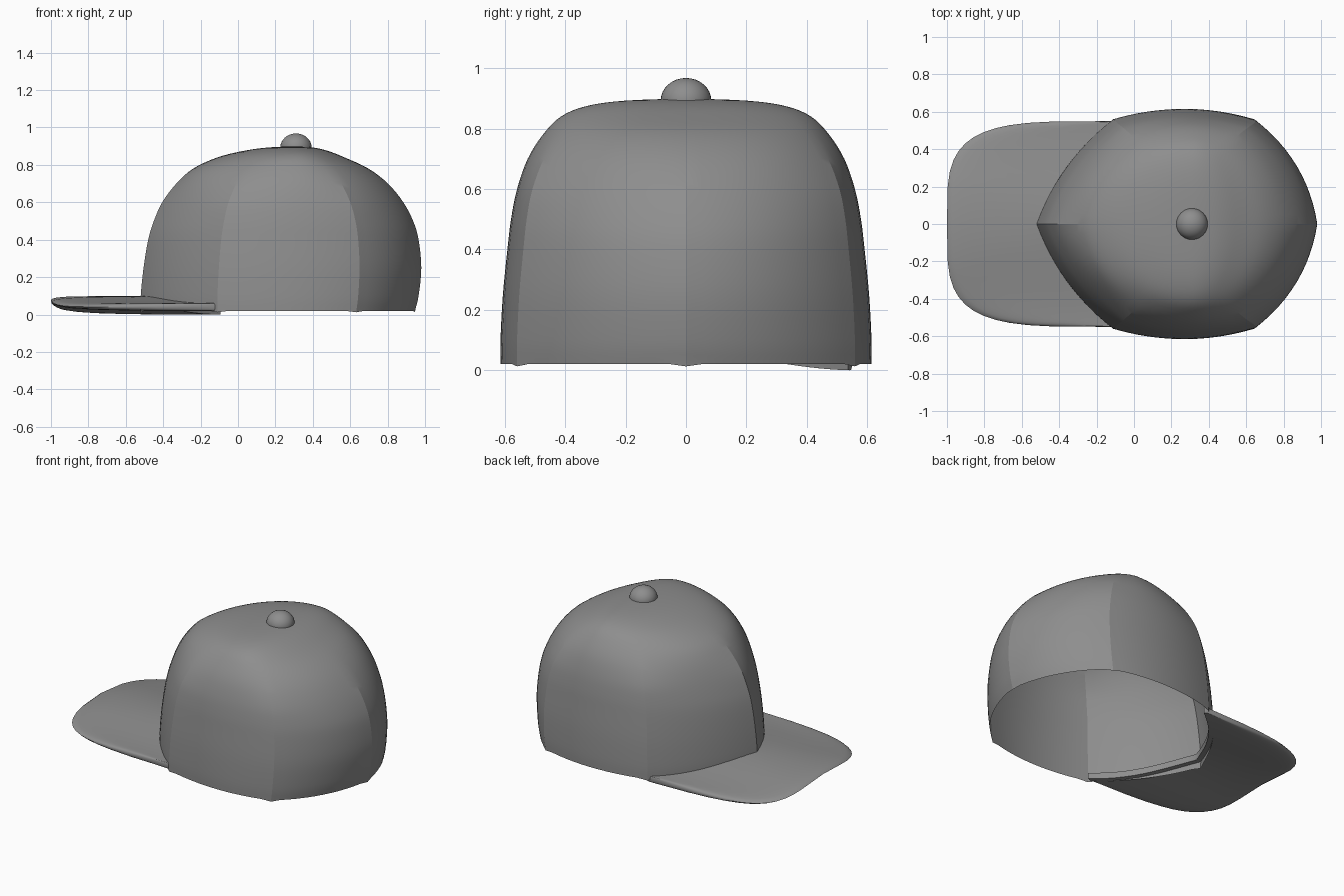
import bpy, bmesh, math
from mathutils import Vector

if "Cube" in bpy.data.objects:
    bpy.data.objects.remove(bpy.data.objects["Cube"], do_unlink=True)

grey = bpy.data.materials.new("grey_cloth")
grey.use_nodes = True
grey.diffuse_color = (0.27, 0.27, 0.27, 1)
grey.node_tree.nodes["Principled BSDF"].inputs["Base Color"].default_value = (0.27, 0.27, 0.27, 1)


def finish(bm, name, angle):
    """Turn a bmesh into a shaded, coloured object."""
    bmesh.ops.recalc_face_normals(bm, faces=bm.faces)
    mesh = bpy.data.meshes.new(name)
    bm.to_mesh(mesh)
    bm.free()
    mesh.materials.append(grey)
    obj = bpy.data.objects.new(name, mesh)
    bpy.context.collection.objects.link(obj)
    bpy.ops.object.select_all(action='DESELECT')
    obj.select_set(True)
    bpy.context.view_layer.objects.active = obj
    bpy.ops.object.shade_smooth_by_angle(angle=math.radians(angle))
    return obj


def bridge(bm, rows, closed):
    """Join neighbouring rows of vertices with quads."""
    for a, b in zip(rows, rows[1:]):
        count = len(a)
        for i in range(count if closed else count - 1):
            j = (i + 1) % count
            bm.faces.new((a[i], a[j], b[j], b[i]))


def smooth_path(points, steps):
    """Catmull-Rom curve through the points."""
    pts = [Vector(p) for p in points]
    out = []
    for i in range(len(pts) - 1):
        p0, p1, p2, p3 = pts[max(i - 1, 0)], pts[i], pts[i + 1], pts[min(i + 2, len(pts) - 1)]
        for k in range(steps):
            t = k / steps
            out.append(p1 + (p2 - p0) * (t / 2)
                       + (p0 * 2 - p1 * 5 + p2 * 4 - p3) * (t * t / 2)
                       + (p1 * 3 - p0 - p2 * 3 + p3) * (t ** 3 / 2))
    return out + [pts[-1]]


# Six-panel base outline, measured from the crown's axis
AXIS, LEFT, RIGHT, SIDE, N = 0.31, 0.83, 0.69, 0.615, 12
corners = [(-0.11, -0.56), (-0.52, 0), (-0.11, 0.56), (0.65, 0.56), (0.98, 0), (0.65, -0.56)]
bulges = [0.05, 0.05, 0.055, 0.065, 0.065, 0.055]
outline = []
for i, bulge in enumerate(bulges):
    a, b = Vector(corners[i]), Vector(corners[(i + 1) % 6])
    normal = Vector((a.y - b.y, b.x - a.x)).normalized()
    for k in range(N):
        t = k / N
        outline.append(a.lerp(b, t) + normal * (4 * t * (1 - t) * bulge) - Vector((AXIS, 0)))

# Crown: height, front reach, back reach, half width
profile = smooth_path([
    (0.02, -0.52, 0.965, 0.615), (0.1, -0.52, 0.985, 0.615), (0.25, -0.505, 1.0, 0.607),
    (0.4, -0.48, 0.985, 0.592), (0.5, -0.45, 0.955, 0.58), (0.6, -0.405, 0.9, 0.56),
    (0.7, -0.33, 0.81, 0.525), (0.78, -0.24, 0.7, 0.475), (0.84, -0.11, 0.57, 0.415),
    (0.875, 0.03, 0.48, 0.33), (0.893, 0.16, 0.4, 0.2), (0.9, 0.31, 0.31, 0)], 4)
bm = bmesh.new()
rows = []
for level, (z, front, back, half) in enumerate(profile[:-1]):
    w = min(max((z - 0.55) / 0.33, 0), 1)
    w = w * w * (3 - 2 * w)
    row = []
    for k, p in enumerate(outline):
        unit = Vector((p.x / (LEFT if p.x < 0 else RIGHT), p.y / SIDE))
        unit = unit.lerp(unit.normalized(), w)
        reach = AXIS - front if p.x < 0 else back - AXIS
        dip = 0.008 if level == 0 and k % N == 0 else 0
        row.append(bm.verts.new((AXIS + unit.x * reach, unit.y * half, z - dip)))
    rows.append(row)
bridge(bm, rows, True)
top = bm.verts.new((AXIS, 0, 0.9))
for i, v in enumerate(rows[-1]):
    bm.faces.new((v, rows[-1][(i + 1) % len(rows[-1])], top))
finish(bm, "crown", 14)

# Visor: rounded cross-section swept between the crown and the outer rim
bm = bmesh.new()
steps = [0, 0.2, 0.4, 0.6, 0.75, 0.86, 0.93, 0.975, 1]
section = [(s, 1) for s in steps] + [(s, -1) for s in reversed(steps[:-1])]
rows = []
for k in range(2 * N + 1):
    inner = outline[k] * 0.96 + Vector((AXIS, 0))
    a = math.pi / 2 * (k / N - 1)
    outer = Vector((-0.12 - 0.88 * max(math.cos(a), 0) ** 0.5,
                    0.55 * math.copysign(abs(math.sin(a)) ** 0.5, a)))
    row = []
    for s, side in section:
        p = inner.lerp(outer, s)
        droop = math.sin(min(abs(p.y) / 0.55, 1) * math.pi / 2) ** 2
        z = 0.078 - 0.048 * droop - 0.011 * p.y / 0.55
        z += side * 0.02 * math.sqrt(1 - s ** 8)
        row.append(bm.verts.new((p.x, p.y, z)))
    rows.append(row)
bridge(bm, rows, True)
bm.faces.new(rows[0])
bm.faces.new(rows[-1])
finish(bm, "visor", 50)

# Button on top
bm = bmesh.new()
bmesh.ops.create_uvsphere(bm, u_segments=32, v_segments=16, radius=1)
bmesh.ops.scale(bm, vec=(0.084, 0.084, 0.075), verts=bm.verts)
bmesh.ops.translate(bm, vec=(AXIS, 0, 0.893), verts=bm.verts)
finish(bm, "top_button", 60)
